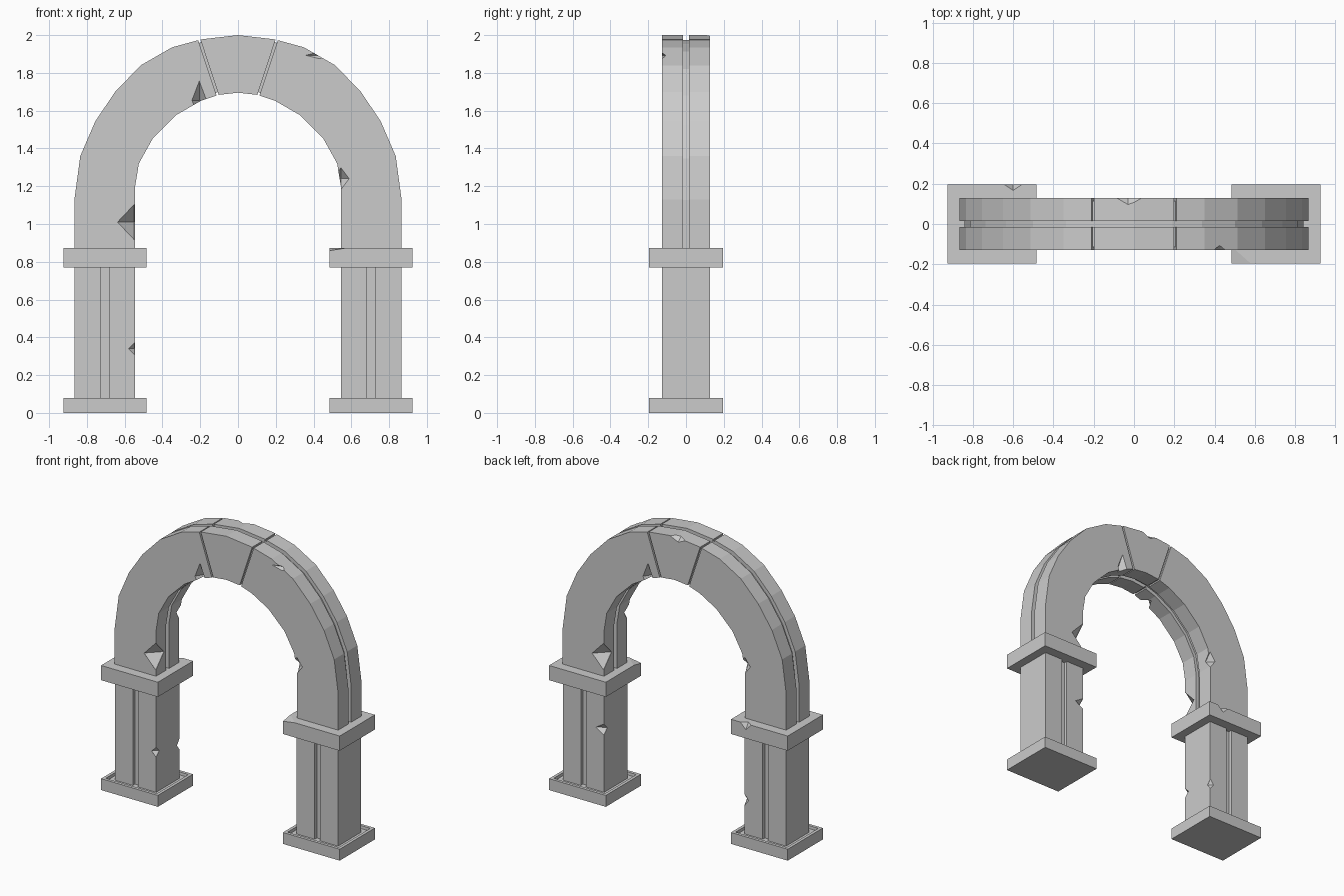
import bpy, bmesh
from mathutils import Vector

if "Cube" in bpy.data.objects:
    bpy.data.objects.remove(bpy.data.objects["Cube"])

D = 0.128      # half depth of the stonework
G = 0.025      # groove depth
W = 0.016      # groove half width


def finish(bm, name):
    bmesh.ops.recalc_face_normals(bm, faces=bm.faces)
    me = bpy.data.meshes.new(name)
    bm.to_mesh(me)
    bm.free()
    ob = bpy.data.objects.new(name, me)
    bpy.context.collection.objects.link(ob)
    return ob


def chip(ob, spots):
    """Knock diamond-shaped chips out of an object: (x, y, z, rx, ry, rz)."""
    bm = bmesh.new()
    for x, y, z, *r in spots:
        c = Vector((x, y + 0.002, z))
        vs = []
        for axis in range(3):
            for s in (-1, 1):
                p = c.copy()
                p[axis] += s * r[axis]
                vs.append(bm.verts.new(p))
        for a in (0, 1):
            for b in (2, 3):
                for e in (4, 5):
                    bm.faces.new((vs[a], vs[b], vs[e]))
    cutter = finish(bm, ob.name + "_chip_cutter")
    cutter.hide_render = True
    cutter.hide_viewport = True
    cutter.display_type = 'WIRE'
    m = ob.modifiers.new("chips", 'BOOLEAN')
    m.operation = 'DIFFERENCE'
    m.solver = 'EXACT'
    m.object = cutter


def section(o, i, shrink):
    """Arch cross-section between outer and inner points, grooved on both rims."""
    u = (o - i).normalized()
    a, b, d = o - u * shrink, i + u * shrink, D - shrink
    ga, gb = o - u * G, i + u * G
    pts = [(a, -d), (a, -W), (ga, -W), (ga, W), (a, W), (a, d),
           (b, d), (b, W), (gb, W), (gb, -W), (b, -W), (b, -d)]
    return [(p.x, y, p.y) for p, y in pts]


# arch: outer/inner points of the right half, from springing to crown
HALF = [((.866, .87), (.546, .87)), ((.866, 1.13), (.546, 1.10)),
        ((.835, 1.36), (.546, 1.19)), ((.755, 1.545), (.525, 1.32)),
        ((.65, 1.70), (.45, 1.455)), ((.515, 1.84), (.325, 1.578)),
        ((.35, 1.935), (.195, 1.653)), ((.205, 1.975), (.108, 1.682))]
half = [(Vector(o), Vector(i)) for o, i in HALF]
flip = lambda v: Vector((-v.x, v.y))
stations = half + [(Vector((0, 2)), Vector((0, 1.695)))]
stations += [(flip(o), flip(i)) for o, i in reversed(half)]

rings = []
for k, (o, i) in enumerate(stations):
    if k in (7, 9):        # recessed joints beside the keystone
        u = (o - i).normalized()
        t = Vector((-u.y, u.x)) * 0.006
        for s, shrink in ((-1, 0), (-1, .015), (1, .015), (1, 0)):
            rings.append(section(o + t * s, i + t * s, shrink))
    else:
        rings.append(section(o, i, 0))
bm = bmesh.new()
loops = [[bm.verts.new(p) for p in r] for r in rings]
for r0, r1 in zip(loops, loops[1:]):
    for j in range(12):
        n = (j + 1) % 12
        bm.faces.new((r0[j], r0[n], r1[n], r1[j]))
bm.faces.new(loops[0])
bm.faces.new(loops[-1])
arch = finish(bm, "arch")

# chips repeat on the back, turned half round
front = [(-.55, -D, 1.01, .09, .09, .095), (.545, -D, 1.24, .045, .05, .06),
         (-.205, -D, 1.655, .04, .06, .105)]
back = [(-x, -y, z, a, b, c) for x, y, z, a, b, c in front]
chip(arch, front + back + [(-.03, D, 2.0, .08, .037, .035),
                           (.43, -D, 1.893, .08, .02, .02)])


def slab(name, side, z0, z1, recess):
    bm = bmesh.new()
    bmesh.ops.create_cube(bm, size=1)
    for v in bm.verts:
        v.co = (side * .705 + v.co.x * .44, v.co.y * .39,
                z0 if v.co.z < 0 else z1)
    if recess:             # sunken top inside a rim
        bm.normal_update()
        top = max(bm.faces, key=lambda f: f.calc_center_median().z)
        bmesh.ops.inset_region(bm, faces=[top], thickness=.03)
        bmesh.ops.inset_region(bm, faces=[top], thickness=.002)
        for v in top.verts:
            v.co.z -= .02
    return finish(bm, name)


def pillar(name, side):
    """Shaft with a vertical groove on front and back."""
    g, d = .021, D - G
    plan = [(-.16, -D), (-g, -D), (-g, -d), (g, -d), (g, -D), (.16, -D),
            (.16, D), (g, D), (g, d), (-g, d), (-g, D), (-.16, D)]
    bm = bmesh.new()
    f = bm.faces.new([bm.verts.new((side * .705 + x, y, .05)) for x, y in plan])
    ext = bmesh.ops.extrude_face_region(bm, geom=[f])
    for v in ext['geom']:
        if isinstance(v, bmesh.types.BMVert):
            v.co.z = .775
    return finish(bm, name)


# bases, shafts and capitals
for side, label in ((-1, "left"), (1, "right")):
    slab(label + "_base", side, 0, .08, True)
    shaft = pillar(label + "_pillar", side)
    cap = slab(label + "_capital", side, .77, .873, False)
    if side < 0:
        chip(shaft, [(-.547, -D, .34, .035, .035, .035),
                     (-.547, D, .3, .03, .03, .04)])
        chip(cap, [(-.6, .195, .873, .045, .03, .045)])
    else:
        chip(shaft, [(.547, D, .5, .065, .04, .04)])
        chip(cap, [(.486, -.195, .873, .09, .08, .014)])
